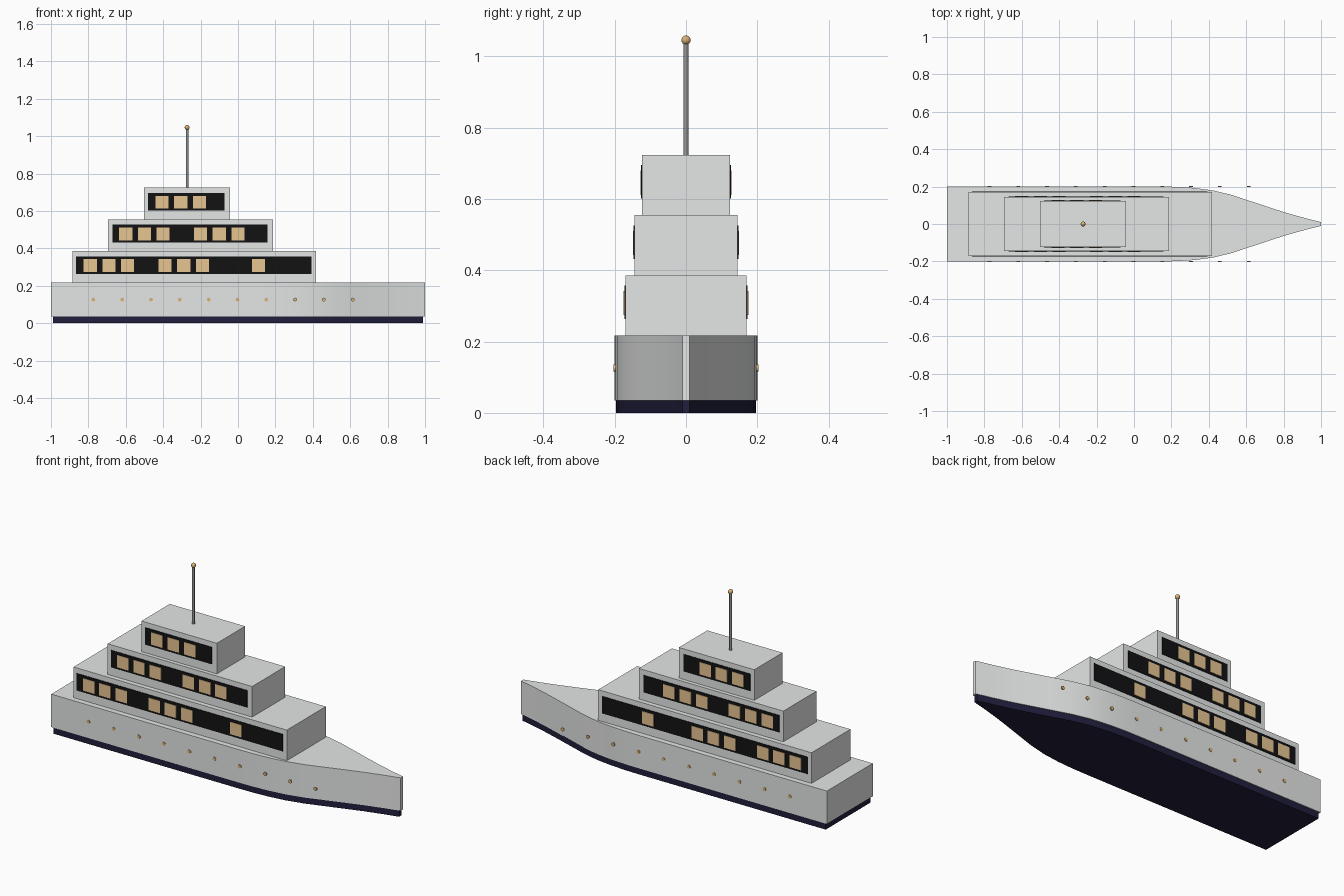
import bpy, bmesh
from math import radians

cube = bpy.data.objects.get("Cube")
if cube:
    bpy.data.objects.remove(cube, do_unlink=True)


def material(name, r, g, b):
    m = bpy.data.materials.new(name)
    m.use_nodes = True
    m.diffuse_color = (r, g, b, 1)
    bsdf = m.node_tree.nodes["Principled BSDF"]
    bsdf.inputs["Base Color"].default_value = (r, g, b, 1)
    bsdf.inputs["Roughness"].default_value = 0.5
    return m


white = material("white paint", 0.78, 0.8, 0.79)
navy = material("navy paint", 0.015, 0.013, 0.045)
glass = material("dark glass", 0.006, 0.006, 0.007)
lit = material("warm window", 0.82, 0.57, 0.29)
brass = material("brass", 0.72, 0.45, 0.18)
grey = material("grey metal", 0.3, 0.3, 0.3)


def finish(name, mat):
    ob = bpy.context.object
    ob.name = name
    ob.data.materials.append(mat)
    return ob


def box(name, mat, x0, x1, y0, y1, z0, z1):
    bpy.ops.mesh.primitive_cube_add(
        size=1, location=((x0 + x1) / 2, (y0 + y1) / 2, (z0 + z1) / 2))
    bpy.context.object.scale = (x1 - x0, y1 - y0, z1 - z0)
    return finish(name, mat)


def side_plate(name, mat, x0, x1, y, z0, z1, out):
    # thin plate standing proud of a wall, on both sides
    for side, s in (("right", -1), ("left", 1)):
        a, b = sorted((s * (y - 0.002), s * (y + out)))
        box(f"{name}_{side}", mat, x0, x1, a, b, z0, z1)


# Hull outline: half widths from stern to bow
outline = [(-1, 0.2), (0.12, 0.2), (0.22, 0.199), (0.32, 0.193), (0.42, 0.18),
           (0.52, 0.156), (0.62, 0.123), (0.72, 0.09), (0.82, 0.058),
           (0.92, 0.03), (1, 0.01)]


def hull_part(name, mat, z0, z1, sx, sy):
    ring = [(x, -y) for x, y in outline] + [(x, y) for x, y in reversed(outline)]
    bm = bmesh.new()
    base = bm.faces.new([bm.verts.new((x * sx, y * sy, z0)) for x, y in ring])
    top = bmesh.ops.extrude_face_region(bm, geom=[base], use_keep_orig=True)
    verts = [v for v in top["geom"] if isinstance(v, bmesh.types.BMVert)]
    bmesh.ops.translate(bm, verts=verts, vec=(0, 0, z1 - z0))
    bmesh.ops.recalc_face_normals(bm, faces=bm.faces)
    me = bpy.data.meshes.new(name)
    bm.to_mesh(me)
    bm.free()
    ob = bpy.data.objects.new(name, me)
    bpy.context.collection.objects.link(ob)
    me.materials.append(mat)
    bpy.ops.object.select_all(action='DESELECT')
    ob.select_set(True)
    bpy.context.view_layer.objects.active = ob
    bpy.ops.object.shade_smooth_by_angle(angle=radians(30))


hull_part("keel_band", navy, 0, 0.035, 0.99, 0.98)
hull_part("hull", white, 0.035, 0.217, 1, 1)

# Cabins: x range, half width, base height, glass x range, first window, slots
cabins = [
    ("lower", -0.885, 0.417, 0.17, 0.217, -0.865, 0.393, -0.79, (0, 1, 2, 4, 5, 6, 9)),
    ("middle", -0.695, 0.187, 0.144, 0.386, -0.672, 0.158, -0.6, (0, 1, 2, 4, 5, 6)),
    ("upper", -0.503, -0.043, 0.123, 0.555, -0.48, -0.073, -0.406, (0, 1, 2)),
]
for name, x0, x1, y, z, g0, g1, first, slots in cabins:
    box(f"{name}_cabin", white, x0, x1, -y, y, z, z + 0.169)
    side_plate(f"{name}_glass", glass, g0, g1, y, z + 0.046, z + 0.14, 0.003)
    for k in slots:
        c = first + 0.1 * k
        side_plate(f"{name}_window_{k}", lit, c - 0.035, c + 0.035, y,
                   z + 0.057, z + 0.125, 0.005)

# Portholes along both sides
for i in range(10):
    for side, s in (("right", -1), ("left", 1)):
        bpy.ops.mesh.primitive_cylinder_add(
            vertices=12, radius=0.01, depth=0.006,
            location=(-0.773 + 0.154 * i, s * 0.2, 0.126),
            rotation=(radians(90), 0, 0))
        finish(f"porthole_{side}_{i}", brass)

# Mast and its ball
bpy.ops.mesh.primitive_cylinder_add(vertices=12, radius=0.007, depth=0.32,
                                    location=(-0.272, 0, 0.884))
finish("mast", grey)
bpy.ops.object.shade_smooth_by_angle(angle=radians(40))
bpy.ops.mesh.primitive_uv_sphere_add(segments=16, ring_count=8, radius=0.013,
                                     location=(-0.272, 0, 1.046))
finish("mast_ball", brass)
bpy.ops.object.shade_smooth_by_angle(angle=radians(60))
